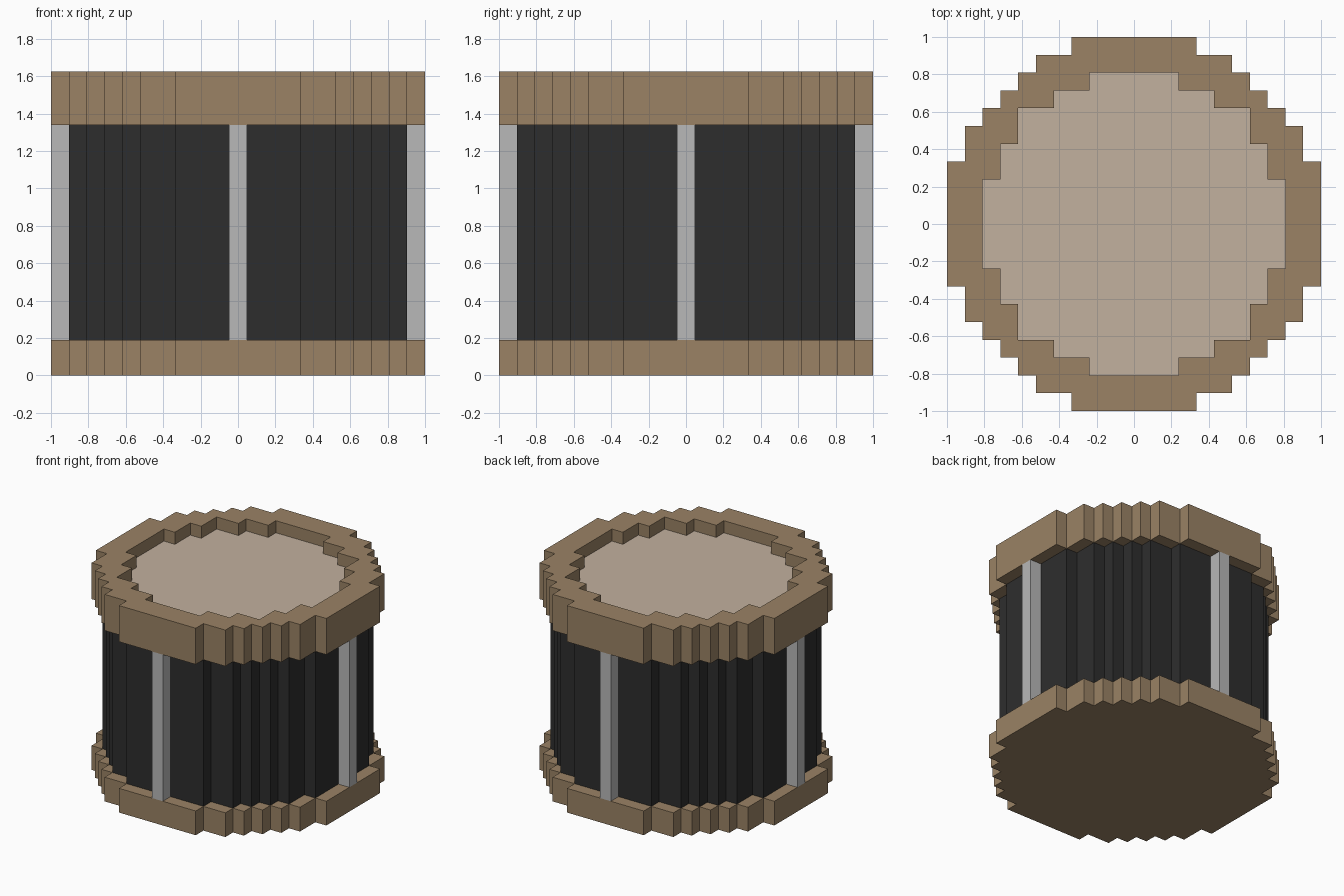
import bpy, bmesh, math
from mathutils import Matrix

cube = bpy.data.objects.get("Cube")
if cube:
    bpy.data.objects.remove(cube, do_unlink=True)

U = 2 / 21  # size of one step

# Key heights
Z_BASE, Z_SHELL, Z_SKIN, Z_TOP = 0.19, 1.34, 1.529, 1.624


def material(name, rgb):
    m = bpy.data.materials.new(name)
    m.use_nodes = True
    colour = (*rgb, 1.0)
    m.diffuse_color = colour
    m.node_tree.nodes["Principled BSDF"].inputs["Base Color"].default_value = colour
    return m


WOOD = material("wood brown", (0.325, 0.225, 0.130))
SKIN = material("drum skin beige", (0.545, 0.440, 0.345))
BLACK = material("shell black", (0.027, 0.027, 0.027))
METAL = material("rod grey", (0.480, 0.480, 0.480))


def stepped_outline(corners):
    """Closed stepped ring from the outward corners of one quadrant, in steps."""
    quarter = []
    for i, (x, y) in enumerate(corners):
        quarter.append((x, y))
        if i + 1 < len(corners):
            quarter.append((x, corners[i + 1][1]))  # inward corner
    mirrored = [(x, -y) for x, y in reversed(quarter)]
    right = quarter + mirrored
    left = [(-x, y) for x, y in reversed(right)]
    return [(x * U, y * U) for x, y in right + left]


def prism(name, outlines, z0, z1, mat):
    """Extrude one outline, or an outline with a hole, from z0 to z1."""
    bm = bmesh.new()
    edges = []
    for outline in outlines:
        verts = [bm.verts.new((x, y, z0)) for x, y in outline]
        edges += [bm.edges.new((a, b)) for a, b in zip(verts, verts[1:] + verts[:1])]
    if len(outlines) == 1:
        faces = [bm.faces.new(verts)]
    else:
        bmesh.ops.triangle_fill(bm, edges=edges, use_beauty=True, use_dissolve=False)
        faces = bm.faces[:]
    result = bmesh.ops.extrude_face_region(bm, geom=faces, use_keep_orig=True)
    top = [g for g in result["geom"] if isinstance(g, bmesh.types.BMVert)]
    bmesh.ops.translate(bm, verts=top, vec=(0, 0, z1 - z0))
    bmesh.ops.recalc_face_normals(bm, faces=bm.faces)
    mesh = bpy.data.meshes.new(name)
    bm.to_mesh(mesh)
    bm.free()
    mesh.materials.append(mat)
    obj = bpy.data.objects.new(name, mesh)
    bpy.context.collection.objects.link(obj)
    return obj


# Stepped circles
hoop = stepped_outline([(3.5, 10.5), (5.5, 9.5), (6.5, 8.5), (7.5, 7.5),
                        (8.5, 6.5), (9.5, 5.5), (10.5, 3.5)])
shell = stepped_outline([(3.5, 9.5), (5.5, 8.5), (6.5, 7.5), (7.5, 6.5),
                         (8.5, 5.5), (9.5, 3.5)])
opening = stepped_outline([(2.5, 8.5), (4.5, 7.5), (6.5, 6.5), (7.5, 4.5), (8.5, 2.5)])

# Hoops, shell and recessed skin
prism("bottom_hoop", [hoop], 0, Z_BASE, WOOD)
prism("drum_shell", [shell], Z_BASE, Z_SHELL, BLACK)
prism("top_hoop", [hoop, opening], Z_SHELL, Z_TOP, WOOD)
prism("drum_skin", [opening], Z_SHELL, Z_SKIN, SKIN)

# Four tension rods, one on each side
rod = [(-U / 2, -10.5 * U), (U / 2, -10.5 * U), (U / 2, -9.25 * U), (-U / 2, -9.25 * U)]
for i, side in enumerate(("front", "left", "back", "right")):
    obj = prism(side + "_rod", [rod], Z_BASE, Z_SHELL, METAL)
    obj.data.transform(Matrix.Rotation(i * math.pi / 2, 4, "Z"))
